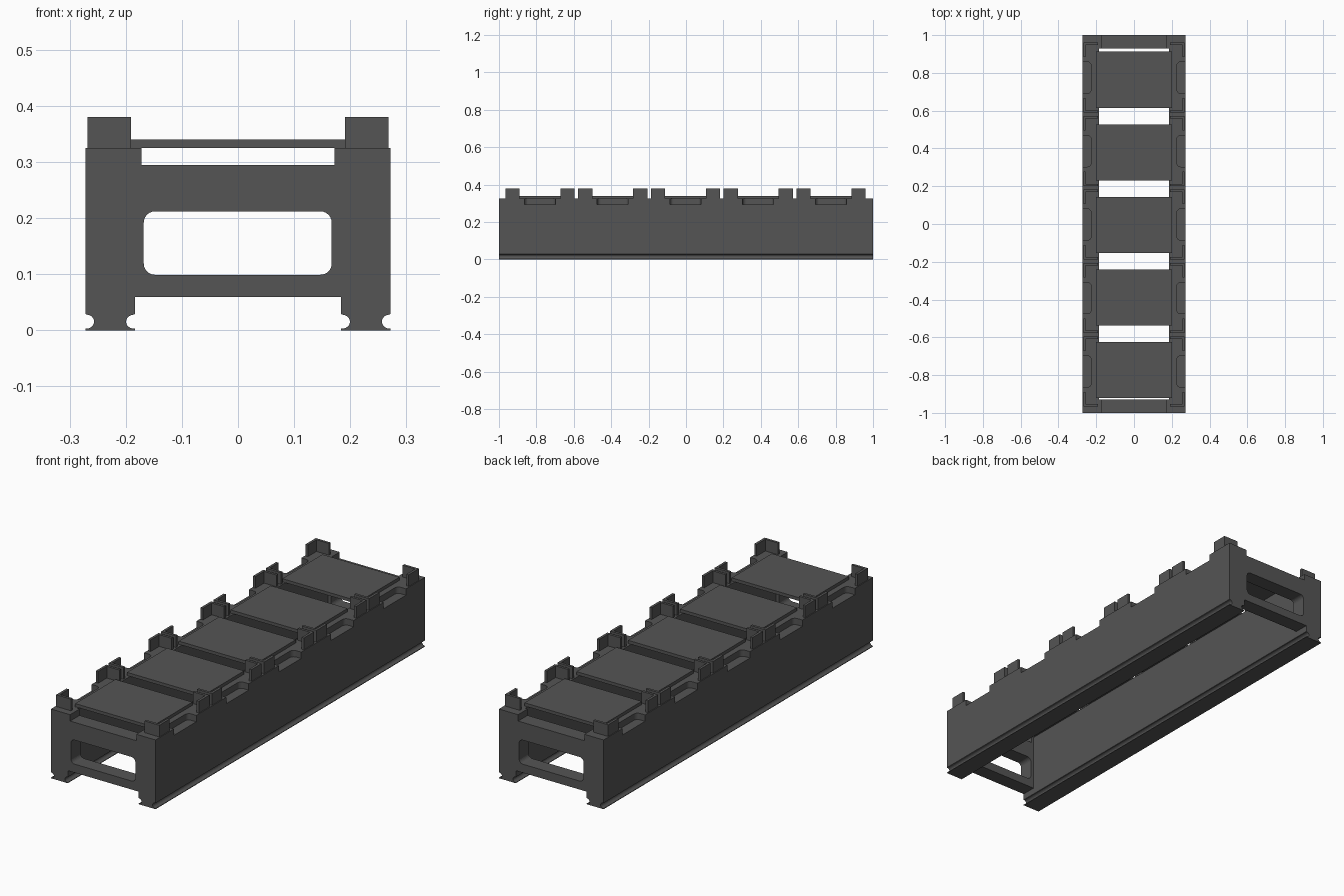
import bpy, bmesh, math

if "Cube" in bpy.data.objects:
    bpy.data.objects.remove(bpy.data.objects["Cube"])

grey = bpy.data.materials.new("dark_grey")
grey.diffuse_color = (0.09, 0.09, 0.09, 1)
grey.use_nodes = True
grey.node_tree.nodes["Principled BSDF"].inputs["Base Color"].default_value = grey.diffuse_color


def prism(name, pts, axis, lo, hi):
    """Extrude a 2D profile along an axis ('y': pts are x,z; 'z': pts are x,y)."""
    def place(p, t):
        return (p[0], t, p[1]) if axis == 'y' else (p[0], p[1], t)
    bm = bmesh.new()
    a = [bm.verts.new(place(p, lo)) for p in pts]
    b = [bm.verts.new(place(p, hi)) for p in pts]
    n = len(pts)
    bm.faces.new(a)
    bm.faces.new(b)
    for i in range(n):
        bm.faces.new((a[i], a[(i + 1) % n], b[(i + 1) % n], b[i]))
    bmesh.ops.recalc_face_normals(bm, faces=bm.faces)
    me = bpy.data.meshes.new(name)
    bm.to_mesh(me)
    bm.free()
    me.materials.append(grey)
    ob = bpy.data.objects.new(name, me)
    bpy.context.collection.objects.link(ob)
    return ob


def arc(cx, cy, r, a0, a1, n, ry=None):
    ry = ry or r
    out = []
    for i in range(n + 1):
        t = math.radians(a0 + (a1 - a0) * i / n)
        out.append((cx + r * math.cos(t), cy + ry * math.sin(t)))
    return out


def rounded_rect(x0, x1, y0, y1, r):
    return (arc(x1 - r, y1 - r, r, 0, 90, 6) + arc(x0 + r, y1 - r, r, 90, 180, 6)
            + arc(x0 + r, y0 + r, r, 180, 270, 6) + arc(x1 - r, y0 + r, r, 270, 360, 6))


def cut(ob, cutter):
    m = ob.modifiers.new("cut", 'BOOLEAN')
    m.operation = 'DIFFERENCE'
    m.solver = 'EXACT'
    m.object = cutter
    bpy.context.view_layer.objects.active = ob
    bpy.ops.object.modifier_apply(modifier=m.name)
    bpy.data.objects.remove(cutter)


IN, OUT, TOP = 0.184, 0.272, 0.325
post_y = [-0.003 + 0.389 * i for i in range(-2, 3)]
panel_y = [-0.005 + 0.384 * i for i in range(-2, 3)]

# side walls with a round groove along both edges of the foot
for s, side in ((1, "right"), (-1, "left")):
    prof = ([(IN, 0), (OUT, 0), (OUT, 0.003)]
            + arc(OUT - 0.002, 0.0155, 0.0135, 270, 90, 12, 0.0125)
            + [(OUT, 0.029), (OUT, TOP), (IN, TOP), (IN, 0.029)]
            + arc(IN + 0.001, 0.0155, 0.0145, 90, -90, 12, 0.0125) + [(IN, 0.003)])
    wall = prism(side + "_wall", [(s * x, z) for x, z in prof], 'y', -1, 1)
    # finger pockets in the top outer edge
    for y in post_y:
        pts = [(s * x, yy) for x, yy in rounded_rect(0.227, 0.32, y - 0.083, y + 0.083, 0.02)]
        cut(wall, prism("pocket_cutter", pts, 'z', 0.295, 0.4))

# end plates with a shallow top notch and a rounded window
for name, y0, y1 in (("front_plate", -1, -0.93), ("back_plate", 0.93, 1)):
    plate = prism(name, [(-IN, 0.059), (IN, 0.059), (IN, TOP), (0.172, TOP), (0.172, 0.295),
                         (-0.172, 0.295), (-0.172, TOP), (-IN, TOP)], 'y', y0, y1)
    cut(plate, prism("window_cutter", rounded_rect(-0.168, 0.167, 0.099, 0.212, 0.02),
                     'y', y0 - 0.1, y1 + 0.1))

# top panels
for i, y in enumerate(panel_y):
    prism(f"top_panel_{i + 1}", [(-0.2, y - 0.149), (0.2, y - 0.149),
                                 (0.2, y + 0.149), (-0.2, y + 0.149)], 'z', TOP, 0.34)

# L-shaped corner brackets around every panel
T, X = 0.012, 0.268
for i, y in enumerate(post_y):
    for sx in (1, -1):
        for sy in (1, -1):
            e, f = 0.185, 0.109
            pts = [(0.191, e), (X, e), (X, f), (X - T, f), (X - T, e - T), (0.191, e - T)]
            prism(f"corner_bracket_{i + 1}", [(sx * px, y + sy * py) for px, py in pts],
                  'z', TOP, 0.38)
